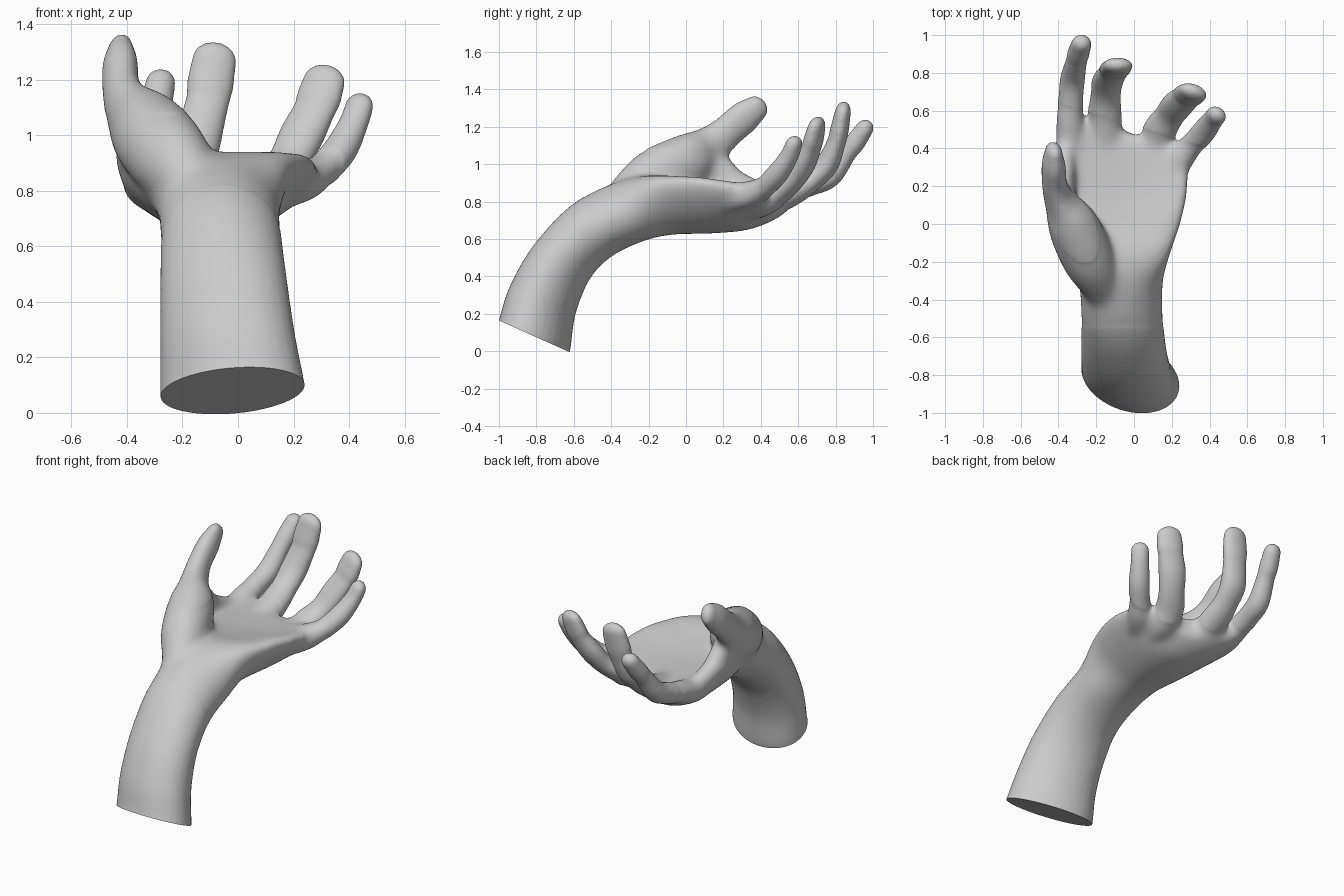
import bpy, bmesh
from math import sin, cos, pi, sqrt, radians
from mathutils import Vector

if "Cube" in bpy.data.objects:
    bpy.data.objects.remove(bpy.data.objects["Cube"])

bm = bmesh.new()
SIDES = 32
ANGLES = [2 * pi * i / SIDES for i in range(SIDES)]


def spline(rows, steps=6):
    """Catmull-Rom interpolation through rows of numbers."""
    out = []
    for i in range(len(rows) - 1):
        a, b = rows[max(i - 1, 0)], rows[i]
        c, d = rows[i + 1], rows[min(i + 2, len(rows) - 1)]
        for k in range(steps):
            t = k / steps
            out.append([0.5 * (2 * q + (r - p) * t + (2 * p - 5 * q + 4 * r - s) * t * t
                               + (3 * q - p - 3 * r + s) * t ** 3)
                        for p, q, r, s in zip(a, b, c, d)])
    out.append(list(rows[-1]))
    return out


def loft(rings):
    """Skin a list of point rings and close both ends."""
    vs = [[bm.verts.new(p) for p in ring] for ring in rings]
    for a, b in zip(vs, vs[1:]):
        for i in range(SIDES):
            j = (i + 1) % SIDES
            bm.faces.new((a[i], a[j], b[j], b[i]))
    bm.faces.new(vs[0][::-1])
    bm.faces.new(vs[-1])


def digit(rows, hint=(1, 0, 0)):
    """Oval tube through (x, y, z, half width, half thickness), rounded tip."""
    pts = spline(rows)
    rings = []

    def ring(c, t, w, h):
        side = Vector(hint)
        side = (side - t * side.dot(t)).normalized()
        up = t.cross(side)
        rings.append([c + side * w * cos(a) + up * h * sin(a) for a in ANGLES])

    for i, (x, y, z, w, h) in enumerate(pts):
        p, q = pts[max(i - 1, 0)], pts[min(i + 1, len(pts) - 1)]
        t = (Vector(q[:3]) - Vector(p[:3])).normalized()
        ring(Vector((x, y, z)), t, w, h)
    c, r = Vector((x, y, z)), (w + h) / 2
    for deg in (20, 40, 60, 75, 86):
        k = radians(deg)
        ring(c + t * r * sin(k), t, w * cos(k), h * cos(k))
    loft(rings)


# Forearm and palm: x left, x right, upper y z, lower y z, roll, cup, skew
sections = [
    (-.28, .25, -1.034, .097, -.654, -.073, .05, 0, 0),
    (-.28, .24, -1.0, .17, -.62, 0, .05, 0, 0),
    (-.28, .205, -.945, .34, -.59, .20, .04, 0, 0),
    (-.28, .175, -.82, .56, -.51, .39, .03, 0, 0),
    (-.28, .155, -.62, .775, -.39, .51, .01, 0, 0),
    (-.295, .155, -.40, .895, -.22, .59, 0, 0, 0),
    (-.345, .19, -.20, .94, -.08, .62, 0, .09, 0),
    (-.395, .25, 0, .905, .04, .625, 0, .14, 0),
    (-.415, .285, .17, .88, .18, .63, 0, .14, .05),
    (-.42, .29, .32, .87, .32, .645, 0, .12, .15),
    (-.415, .27, .42, .865, .42, .68, 0, .10, .30),
    (-.38, .23, .50, .85, .50, .73, 0, .08, .33),
]
rings = []
for xl, xr, uy, uz, ly, lz, roll, cup, skew in spline(sections):
    mid = Vector(((xl + xr) / 2, (uy + ly) / 2, (uz + lz) / 2))
    up = Vector((0, uy - ly, uz - lz))
    half = up.length / 2
    up.normalize()
    thick, w = sqrt(half * half - roll * roll), (xr - xl) / 2
    ring = []
    for a in ANGLES:
        c = cos(a)
        lift = cup * c * c * (1 if c > 0 else .65)
        ring.append(mid + Vector((w * c, -skew * w * c, 0))
                    + up * (thick * sin(a) + roll * c + lift))
    rings.append(ring)
loft(rings)

# Index, middle, ring and little finger, each starting inside the palm
digit([(-.30, .22, .78, .06, .06), (-.335, .42, .815, .078, .075), (-.34, .56, .86, .074, .068),
       (-.335, .66, .89, .066, .062), (-.325, .77, .94, .066, .064), (-.305, .86, 1.06, .057, .052),
       (-.295, .90, 1.11, .059, .055), (-.278, .955, 1.19, .054, .048)])
digit([(-.14, .22, .76, .07, .06), (-.15, .44, .80, .09, .08), (-.155, .58, .855, .09, .07),
       (-.15, .68, .92, .08, .06), (-.14, .755, 1.0, .084, .062), (-.11, .805, 1.12, .079, .05),
       (-.10, .82, 1.18, .085, .05), (-.085, .838, 1.275, .08, .043)])
digit([(.05, .18, .76, .07, .06), (.11, .38, .785, .09, .08), (.135, .49, .845, .09, .067),
       (.185, .57, .91, .08, .058), (.23, .63, 1.0, .085, .06), (.275, .67, 1.09, .079, .05),
       (.29, .682, 1.13, .084, .05), (.31, .697, 1.195, .08, .043)], (1, -.3, 0))
digit([(.12, .14, .79, .05, .05), (.20, .28, .82, .075, .075), (.25, .355, .842, .078, .076),
       (.31, .42, .88, .064, .06), (.37, .49, .95, .064, .058), (.415, .55, 1.04, .056, .048),
       (.437, .577, 1.105, .055, .043)], (1, -.6, 0))

# Thumb with its fleshy base, and the web towards the index finger
digit([(-.14, -.48, .70, .07, .06), (-.17, -.33, .82, .11, .11), (-.245, -.18, .92, .14, .155),
       (-.325, 0, 1.01, .135, .15), (-.39, .12, 1.085, .085, .118), (-.42, .21, 1.165, .066, .09),
       (-.425, .31, 1.25, .062, .088), (-.425, .375, 1.30, .046, .07)], (1, 0, -.3))
digit([(-.34, -.10, .95, .09, .09), (-.37, .14, .96, .065, .11),
       (-.375, .26, .90, .065, .075), (-.36, .42, .84, .05, .06)])

# Fuse everything into one smooth skin
mesh = bpy.data.meshes.new("hand")
bmesh.ops.recalc_face_normals(bm, faces=bm.faces)
bm.to_mesh(mesh)
bm.free()
hand = bpy.data.objects.new("hand", mesh)
bpy.context.collection.objects.link(hand)
remesh = hand.modifiers.new("fuse", 'REMESH')
remesh.mode = 'VOXEL'
remesh.voxel_size = 0.01
smooth = hand.modifiers.new("soften", 'SMOOTH')
smooth.factor = 0.5
smooth.iterations = 12

bpy.context.view_layer.objects.active = hand
hand.select_set(True)
for name in ("fuse", "soften"):
    bpy.ops.object.modifier_apply(modifier=name)

# Extra blending where thumb and fingers flow into the palm
bm = bmesh.new()
bm.from_mesh(hand.data)
palm = [v for v in bm.verts if -.55 < v.co.y < .52 - .3 * v.co.x and v.co.z < 1.08]
for _ in range(40):
    bmesh.ops.smooth_vert(bm, verts=palm, factor=0.5,
                          use_axis_x=True, use_axis_y=True, use_axis_z=True)

# Clean slanted cut at the end of the forearm
cut = bmesh.ops.bisect_plane(bm, geom=bm.verts[:] + bm.edges[:] + bm.faces[:],
                             plane_co=(0, -.62, -.006), plane_no=(0, .17, .38), clear_inner=True)
edges = [e for e in cut["geom_cut"] if isinstance(e, bmesh.types.BMEdge)]
bmesh.ops.contextual_create(bm, geom=edges)
bmesh.ops.recalc_face_normals(bm, faces=bm.faces)
bm.to_mesh(hand.data)
bm.free()
bpy.ops.object.shade_smooth_by_angle(angle=radians(40))
